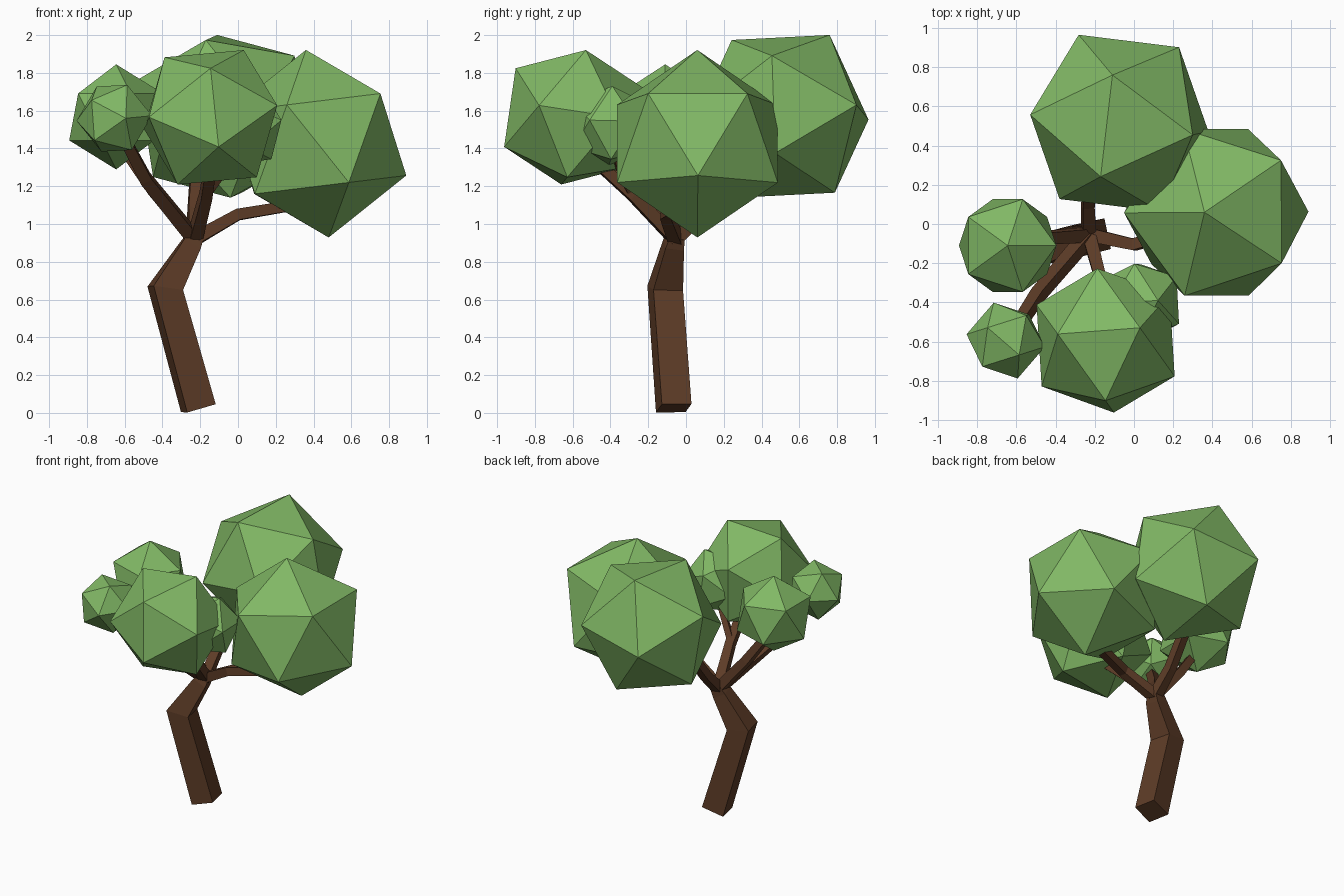
import bpy, bmesh, math
from mathutils import Vector, Matrix

if "Cube" in bpy.data.objects:
    bpy.data.objects.remove(bpy.data.objects["Cube"])


def material(name, color):
    m = bpy.data.materials.new(name)
    m.diffuse_color = color
    m.use_nodes = True
    m.node_tree.nodes["Principled BSDF"].inputs["Base Color"].default_value = m.diffuse_color
    return m


bark = material("bark", (0.11, 0.045, 0.02, 1))
leaf = material("leaf", (0.22, 0.48, 0.13, 1))


def finish(bm, name, mat):
    bmesh.ops.recalc_face_normals(bm, faces=bm.faces)
    me = bpy.data.meshes.new(name)
    bm.to_mesh(me)
    bm.free()
    me.materials.append(mat)
    ob = bpy.data.objects.new(name, me)
    bpy.context.collection.objects.link(ob)
    return ob


def limb(name, points, half_widths, twist=12):
    """Four-sided tapered tube along a path."""
    pts = [Vector(p) for p in points]
    a = math.radians(twist)
    ref = Vector((math.cos(a), math.sin(a), 0))
    bm = bmesh.new()
    rings = []
    for i, (p, w) in enumerate(zip(pts, half_widths)):
        t = Vector((0, 0, 0))
        if i > 0:
            t += (p - pts[i - 1]).normalized()
        if i < len(pts) - 1:
            t += (pts[i + 1] - p).normalized()
        t.normalize()
        u = (ref - t * ref.dot(t)).normalized()
        v = t.cross(u)
        rings.append([bm.verts.new(p + u * sx * w + v * sy * w)
                      for sx, sy in ((-1, -1), (1, -1), (1, 1), (-1, 1))])
    for r0, r1 in zip(rings, rings[1:]):
        for k in range(4):
            n = (k + 1) % 4
            bm.faces.new((r0[k], r0[n], r1[n], r1[k]))
    bm.faces.new(rings[0][::-1])
    bm.faces.new(rings[-1])
    return finish(bm, name, bark)


def foliage(name, center, radius, tip, neighbour):
    """Icosahedron turned so one corner points at tip, the next at neighbour."""
    z = Vector(tip).normalized()
    q = Vector(neighbour)
    x = (q - z * q.dot(z)).normalized()
    rot = Matrix((x, z.cross(x), z)).transposed().to_4x4()
    bm = bmesh.new()
    bmesh.ops.create_icosphere(bm, subdivisions=1, radius=radius,
                               matrix=Matrix.Translation(center) @ rot)
    return finish(bm, name, leaf)


# Trunk with a bend
limb("trunk", [(-0.21, -0.065, 0.025), (-0.385, -0.11, 0.66),
               (-0.25, -0.065, 0.89), (-0.225, -0.05, 0.94)],
     [0.08, 0.08, 0.05, 0.04])

# Branches fanning out of the fork
fork = (-0.23, -0.055, 0.92)
limb("right_branch", [fork, (0.0, -0.105, 1.05), (0.3, -0.02, 1.1)],
     [0.035, 0.03, 0.028], 80)
limb("back_branch", [fork, (-0.235, 0.1, 1.07), (-0.22, 0.3, 1.33)],
     [0.035, 0.03, 0.028])
limb("left_branch", [fork, (-0.45, -0.07, 1.18), (-0.62, -0.1, 1.42)],
     [0.035, 0.03, 0.025], 80)
limb("front_left_branch", [fork, (-0.49, -0.36, 1.24), (-0.6, -0.53, 1.45)],
     [0.035, 0.032, 0.028])
limb("front_branch", [fork, (-0.17, -0.28, 1.15), (-0.14, -0.5, 1.35)],
     [0.035, 0.03, 0.028])
limb("small_branch", [(-0.17, -0.29, 1.16), (0.02, -0.4, 1.42)],
     [0.022, 0.018])

# Leaf clumps
foliage("right_foliage", (0.42, 0.06, 1.425), 0.5,
        (-0.06, 0, 0.495), (0.33, 0.265, 0.265))
foliage("back_foliage", (-0.075, 0.515, 1.57), 0.497,
        (-0.035, 0.245, 0.43), (-0.095, -0.275, 0.40))
foliage("front_foliage", (-0.145, -0.595, 1.565), 0.402,
        (0.175, 0.065, 0.355), (-0.235, 0.035, 0.325))
foliage("left_foliage", (-0.645, -0.11, 1.567), 0.278,
        (0, 0, 1), (1, 0, 0.5))
foliage("front_left_foliage", (-0.655, -0.595, 1.56), 0.203,
        (0.06, -0.19, 0), (0.07, -0.075, 0.18))
foliage("small_foliage", (0.03, -0.4, 1.52), 0.23,
        (0.2, -0.11, 0.03), (0.08, 0.02, 0.22))
